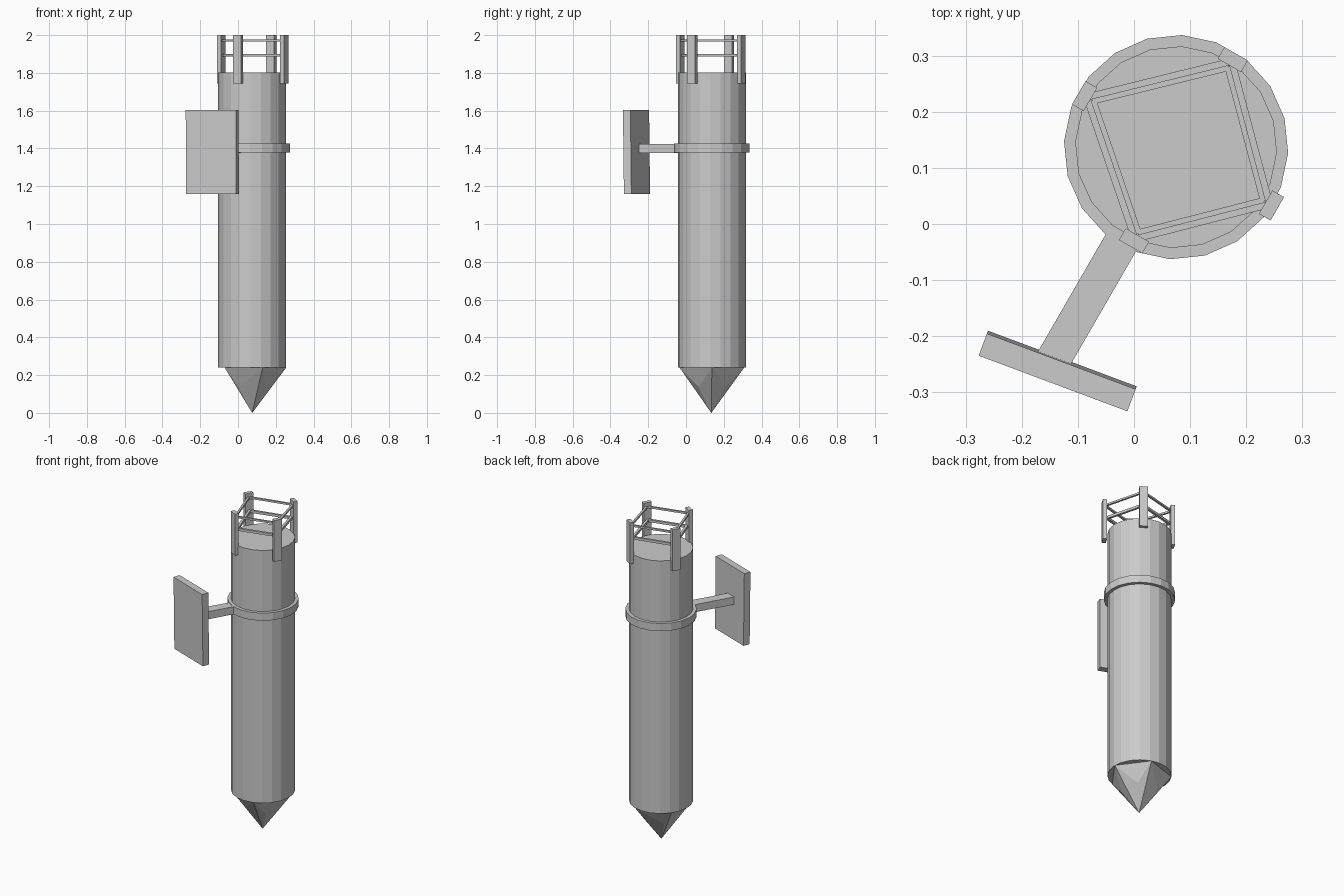
import bpy, bmesh
from math import radians, cos, sin, pi
from mathutils import Vector

if "Cube" in bpy.data.objects:
    bpy.data.objects.remove(bpy.data.objects["Cube"])

CX, CY = 0.075, 0.137          # axis of the main cylinder
SPIN = radians(-3)


def box(name, centre, size, rot=(0, 0, 0)):
    bpy.ops.mesh.primitive_cube_add(size=1, location=centre, rotation=rot)
    ob = bpy.context.object
    ob.name = name
    ob.scale = size
    return ob


def drum(name, radius, z0, z1, sides=20):
    bpy.ops.mesh.primitive_cylinder_add(
        vertices=sides, radius=radius, depth=z1 - z0,
        location=(CX, CY, (z0 + z1) / 2), rotation=(0, 0, SPIN))
    bpy.context.object.name = name


def bar(name, a, b, width, height):
    a, b = Vector(a), Vector(b)
    d = b - a
    box(name, (a + b) / 2, (d.length, width, height), d.to_track_quat('X', 'Z').to_euler())


def ring_points(n, radius, z, start):
    return [(CX + radius * cos(start + 2 * pi * i / n),
             CY + radius * sin(start + 2 * pi * i / n), z) for i in range(n)]


# Main body and clamp collar
drum("body", 0.18, 0.24, 1.803)
drum("collar", 0.20, 1.378, 1.425)

# Faceted pointed foot
bm = bmesh.new()
points = ring_points(5, 0.18, 0.24, 0) + ring_points(4, 0.10, 0.137, pi / 4) + [(CX, CY - 0.003, 0)]
for p in points:
    bm.verts.new(p)
bmesh.ops.convex_hull(bm, input=bm.verts[:])
bmesh.ops.recalc_face_normals(bm, faces=bm.faces[:])
mesh = bpy.data.meshes.new("pointed_foot")
bm.to_mesh(mesh)
bm.free()
bpy.context.collection.objects.link(bpy.data.objects.new("pointed_foot", mesh))

# Arm reaching out to the panel
arm_dir = Vector((cos(radians(240)), sin(radians(240)), 0))
root = Vector((CX, CY, 1.40))
bar("panel_arm", root + arm_dir * 0.15, root + arm_dir * 0.445, 0.062, 0.047)

# Flat panel, leaning slightly forward
box("panel", (-0.136, -0.262, 1.381), (0.283, 0.042, 0.445),
    (radians(0.7), 0, radians(-20.5)))

# Guard posts round the top
posts = [(0.176, 0.293), (-0.088, 0.228), (0.0, -0.030), (0.245, 0.033)]
for i, (x, y) in enumerate(posts):
    box(f"guard_post_{i + 1}", (x, y, 1.872), (0.024, 0.048, 0.256),
        (0, 0, radians(60 + 90 * i)))

# Two rails between each pair of posts
for level, z, pull, width, height in (("upper", 1.972, 0.02, 0.012, 0.011),
                                      ("lower", 1.893, 0.08, 0.014, 0.015)):
    corners = [Vector((x, y, z)).lerp(Vector((0.083, 0.131, z)), pull) for x, y in posts]
    for i in range(4):
        bar(f"{level}_rail_{i + 1}", corners[i], corners[(i + 1) % 4], width, height)
